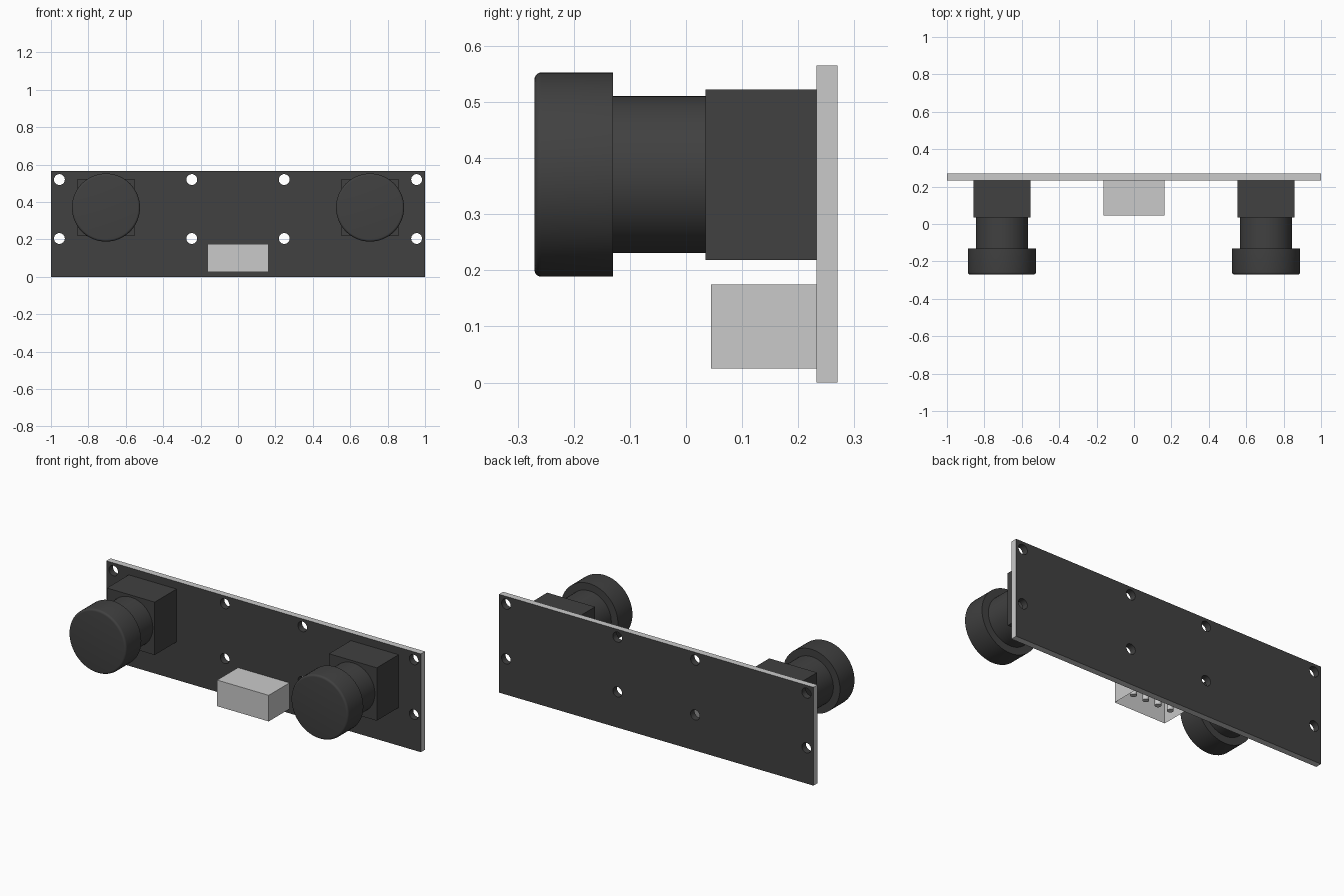
import bpy, bmesh, math
from mathutils import Matrix, Vector

cube = bpy.data.objects.get("Cube")
if cube:
    bpy.data.objects.remove(cube, do_unlink=True)


def make_material(name, value):
    m = bpy.data.materials.new(name)
    m.use_nodes = True
    colour = (value, value, value, 1)
    m.diffuse_color = colour
    m.node_tree.nodes["Principled BSDF"].inputs["Base Color"].default_value = colour
    return m


dark = make_material("dark grey", 0.052)
light = make_material("light grey", 0.59)


def finish(name, bm, *mats):
    bmesh.ops.recalc_face_normals(bm, faces=bm.faces)
    mesh = bpy.data.meshes.new(name)
    bm.to_mesh(mesh)
    bm.free()
    ob = bpy.data.objects.new(name, mesh)
    bpy.context.collection.objects.link(ob)
    for m in mats:
        mesh.materials.append(m)
    return ob


def activate(ob):
    bpy.ops.object.select_all(action='DESELECT')
    ob.select_set(True)
    bpy.context.view_layer.objects.active = ob


def smooth(ob):
    activate(ob)
    bpy.ops.object.shade_smooth_by_angle(angle=math.radians(35))


def add_box(bm, lo, hi):
    lo, hi = Vector(lo), Vector(hi)
    mat = Matrix.Translation((lo + hi) / 2) @ Matrix.Diagonal((*(hi - lo), 1))
    return bmesh.ops.create_cube(bm, size=1, matrix=mat)["verts"]


def add_cylinder(bm, centre, radius, depth, segments, along_y=False):
    mat = Matrix.Translation(centre)
    if along_y:
        mat = mat @ Matrix.Rotation(math.pi / 2, 4, 'X')
    bmesh.ops.create_cone(bm, cap_ends=True, segments=segments, radius1=radius,
                          radius2=radius, depth=depth, matrix=mat)


BACK, FRONT, HEIGHT = 0.27, 0.233, 0.565

# Circuit board with eight mounting holes
bm = bmesh.new()
add_box(bm, (-1, FRONT, 0), (1, BACK, HEIGHT))
board = finish("circuit_board", bm, dark, light)

bm = bmesh.new()
for x in (-0.955, -0.247, 0.247, 0.955):
    for z in (0.205, 0.52):
        add_cylinder(bm, (x, 0.25, z), 0.029, 0.2, 32, along_y=True)
cutter = finish("hole_cutter", bm, dark)
cutter.hide_render = True

mod = board.modifiers.new("holes", 'BOOLEAN')
mod.operation = 'DIFFERENCE'
mod.solver = 'EXACT'
mod.object = cutter
activate(board)
bpy.ops.object.modifier_apply(modifier=mod.name)
bpy.data.objects.remove(cutter, do_unlink=True)

# Bare light outer edges, dark faces and hole walls
for p in board.data.polygons:
    c = p.center
    on_rim = abs(c.x) > 0.999 or c.z < 0.001 or c.z > HEIGHT - 0.001
    p.material_index = 1 if on_rim else 0
smooth(board)

# Two camera modules: square housing, barrel and rounded cap
LENS_Z = 0.3705
CAP_R, BARREL_R, ROUND = 0.182, 0.14, 0.012
for side, sx in (("left", 1), ("right", -1)):
    cx = sx * 0.706
    bm = bmesh.new()
    add_box(bm, (cx - 0.152, 0.035, LENS_Z - 0.152), (cx + 0.152, FRONT, LENS_Z + 0.152))
    finish(side + "_lens_housing", bm, dark)

    # Lathe profile as (radius, y), from the front centre to the barrel root
    profile = [(0, -0.27)]
    for i in range(6):
        a = math.pi / 2 * i / 5
        profile.append((CAP_R - ROUND + ROUND * math.sin(a),
                        -0.27 + ROUND - ROUND * math.cos(a)))
    profile += [(CAP_R, -0.13), (BARREL_R, -0.13), (BARREL_R, 0.035), (0, 0.035)]
    bm = bmesh.new()
    verts = [bm.verts.new((cx + r, y, LENS_Z)) for r, y in profile]
    edges = [bm.edges.new(pair) for pair in zip(verts, verts[1:])]
    bmesh.ops.spin(bm, geom=verts + edges, cent=(cx, 0, LENS_Z), axis=(0, 1, 0),
                   angle=math.tau, steps=64)
    bmesh.ops.remove_doubles(bm, verts=bm.verts, dist=0.0001)
    smooth(finish(side + "_lens", bm, dark))

# Connector shell, open underneath
bm = bmesh.new()
add_box(bm, (-0.164, 0.045, 0.025), (0.164, FRONT, 0.175))
bm.normal_update()
opening = [f for f in bm.faces if f.normal.z < -0.9]
bmesh.ops.inset_region(bm, faces=opening, thickness=0.018)
bmesh.ops.translate(bm, verts=opening[0].verts, vec=(0, 0, 0.125))
finish("connector_shell", bm, light)

# Row of four connector pins
bm = bmesh.new()
for i in range(4):
    add_cylinder(bm, ((i - 1.5) * 0.08, 0.14, 0.097), 0.017, 0.114, 20)
smooth(finish("connector_pins", bm, light))
